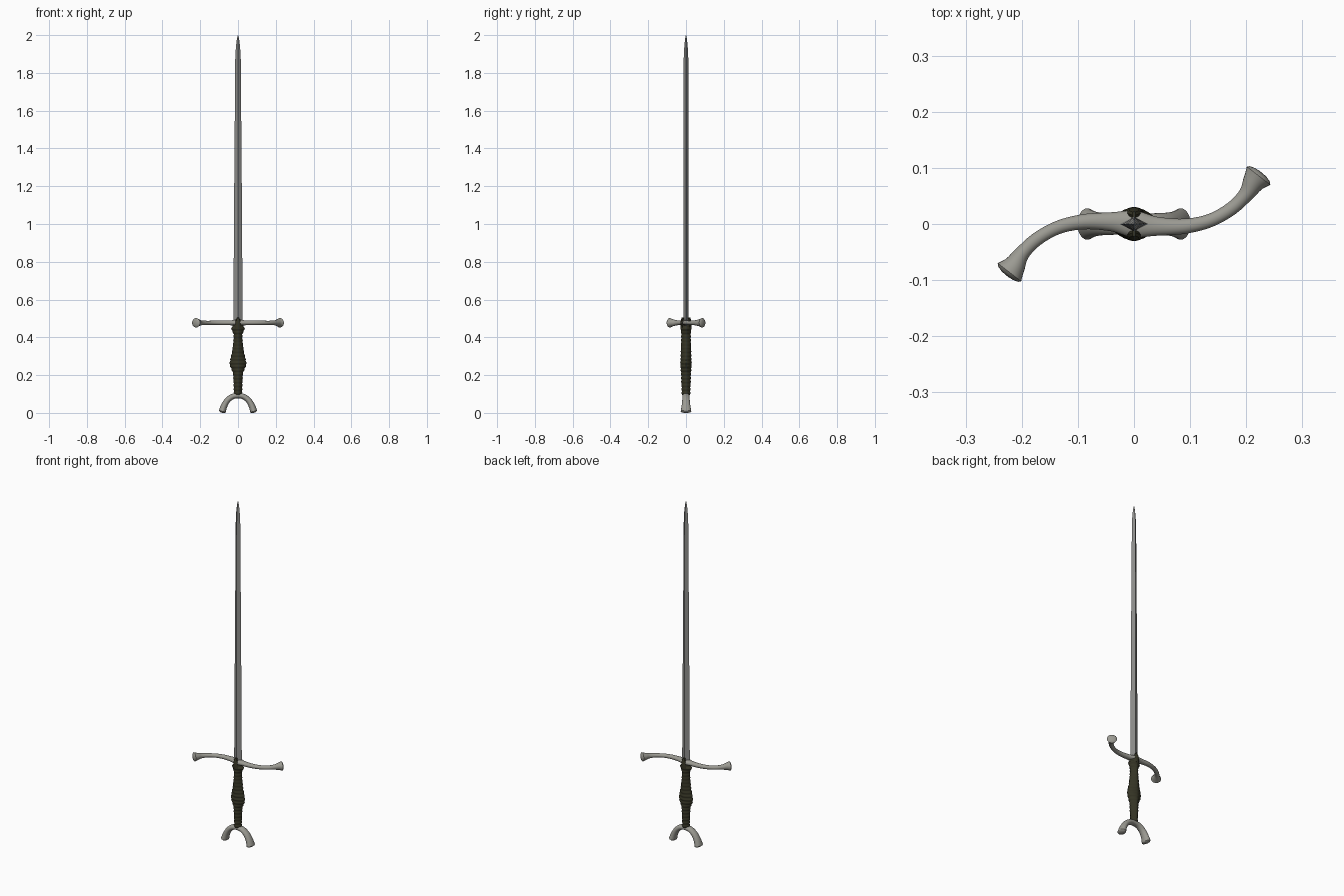
import bpy, bmesh, math
from mathutils import Vector

if "Cube" in bpy.data.objects:
    bpy.data.objects.remove(bpy.data.objects["Cube"])


def material(name, rgb):
    m = bpy.data.materials.new(name)
    m.diffuse_color = (*rgb, 1)
    m.use_nodes = True
    m.node_tree.nodes["Principled BSDF"].inputs["Base Color"].default_value = m.diffuse_color
    return m


STEEL = material("blade steel", (0.27, 0.27, 0.26))
PALE = material("pale metal", (0.33, 0.325, 0.29))
DARK = material("dark grip", (0.035, 0.034, 0.018))


def spline(rows, steps):
    """Catmull-Rom through rows of numbers."""
    out = []
    for i in range(len(rows) - 1):
        p = [rows[max(0, min(len(rows) - 1, i + k))] for k in (-1, 0, 1, 2)]
        for s in range(steps):
            t = s / steps
            out.append([0.5 * (2 * b + (c - a) * t + (2 * a - 5 * b + 4 * c - d) * t * t
                               + (3 * b - a - 3 * c + d) * t ** 3) for a, b, c, d in zip(*p)])
    return out + [list(rows[-1])]


def loft(name, rings, mat, n=24, power=2.0, angle=40):
    """Skin rings given as (centre, u axis, v axis); power 1 is a diamond, 2 an ellipse."""
    bm = bmesh.new()
    loops = []
    for c, u, v in rings:
        loop = []
        for k in range(n):
            a = 2 * math.pi * k / n
            x, y = [math.copysign(abs(round(f, 6)) ** (2 / power), f) for f in (math.cos(a), math.sin(a))]
            loop.append(bm.verts.new(c + u * x + v * y))
        loops.append(loop)
    for a, b in zip(loops, loops[1:]):
        for k in range(n):
            bm.faces.new((a[k], a[(k + 1) % n], b[(k + 1) % n], b[k]))
    bm.faces.new(loops[0])
    bm.faces.new(loops[-1])
    bmesh.ops.recalc_face_normals(bm, faces=bm.faces)
    me = bpy.data.meshes.new(name)
    bm.to_mesh(me)
    bm.free()
    me.materials.append(mat)
    ob = bpy.data.objects.new(name, me)
    bpy.context.collection.objects.link(ob)
    bpy.context.view_layer.objects.active = ob
    ob.select_set(True)
    bpy.ops.object.shade_smooth_by_angle(angle=math.radians(angle))
    ob.select_set(False)
    return ob


def upright(rows):
    """Rings stacked along z from (z, half width, half depth)."""
    return [(Vector((0, 0, z)), Vector((w, 0, 0)), Vector((0, d, 0))) for z, w, d in rows]


def tube(name, rows, binormal, mat):
    """Swept bar from (x, y, z, radius in plane, radius along binormal), with domed ends."""
    pts = [Vector(r[:3]) for r in rows]
    last = len(rows) - 1
    rings = []
    for i, r in enumerate(rows):
        t = (pts[min(i + 1, last)] - pts[max(i - 1, 0)]).normalized()
        u = t.cross(binormal).normalized()
        ring = [(pts[i], u * r[3], binormal * r[4])]
        if i in (0, last):
            out = t if i else -t
            for push, size in ((0.004, 0.85), (0.007, 0.5), (0.008, 0.1)):
                ring.append((pts[i] + out * push, u * r[3] * size, binormal * r[4] * size))
        rings += ring[::-1] if i == 0 else ring
    return loft(name, rings, mat)


# Blade: long diamond section tapering to a point
loft("blade", upright([(0.44, 0.025, 0.013), (1.2, 0.020, 0.0125), (1.88, 0.0145, 0.012),
                       (1.94, 0.011, 0.009), (1.98, 0.006, 0.005), (2.0, 0.0008, 0.0008)]),
     STEEL, n=4, power=1, angle=20)

# Crossguard: S-curve with flared ends, point symmetric about the blade
half = [(0.04, -0.004, 0.477, 0.017, 0.013), (0.09, -0.004, 0.477, 0.0135, 0.012),
        (0.135, 0.006, 0.477, 0.012, 0.011), (0.173, 0.027, 0.477, 0.012, 0.011),
        (0.199, 0.052, 0.477, 0.0135, 0.014), (0.213, 0.074, 0.477, 0.020, 0.020),
        (0.222, 0.086, 0.477, 0.0265, 0.025)]
guard = [(-x, -y, z, a, b) for x, y, z, a, b in half[::-1]] + [(0, 0, 0.477, 0.024, 0.015)] + half
tube("crossguard", spline(guard, 5), Vector((0, 0, 1)), PALE)

# Grip: ribbed diamond-like handle, swelling below the middle
profile = [(0.095, 0.021, 0.022), (0.15, 0.023, 0.024), (0.21, 0.027, 0.026), (0.25, 0.042, 0.029),
           (0.275, 0.042, 0.029), (0.33, 0.030, 0.027), (0.41, 0.023, 0.025),
           (0.44, 0.034, 0.027), (0.452, 0.033, 0.027), (0.47, 0.022, 0.020)]
ribbed = []
for z, w, d in spline(profile, 14):
    rib = 0.0014 * math.sin(2 * math.pi * z / 0.02)
    ribbed.append((z, w + rib, d + rib))
loft("grip", upright(ribbed), DARK, n=24, power=1.5)

# Langets: small dark tongues rising over the guard on both faces
for side, label in ((-1, "front"), (1, "back")):
    rings = [(Vector((0, side * y, z)), Vector((w, 0, 0)), Vector((0, 0.007, 0)))
             for z, y, w in ((0.445, 0.022, 0.018), (0.477, 0.023, 0.012),
                             (0.493, 0.019, 0.012), (0.505, 0.016, 0.003))]
    loft(label + "_langet", rings, DARK, n=8)

# Pommel: crescent arch opening downwards
leg = [(0.030, 0, 0.086, 0.0145, 0.019), (0.056, 0, 0.066, 0.0155, 0.020),
       (0.073, 0, 0.038, 0.017, 0.023), (0.083, 0, 0.0085, 0.019, 0.028)]
arch = [(-x, y, z, a, b) for x, y, z, a, b in leg[::-1]] + [(0, 0, 0.091, 0.0135, 0.0185)] + leg
tube("crescent_pommel", spline(arch, 5), Vector((0, 1, 0)), PALE)
